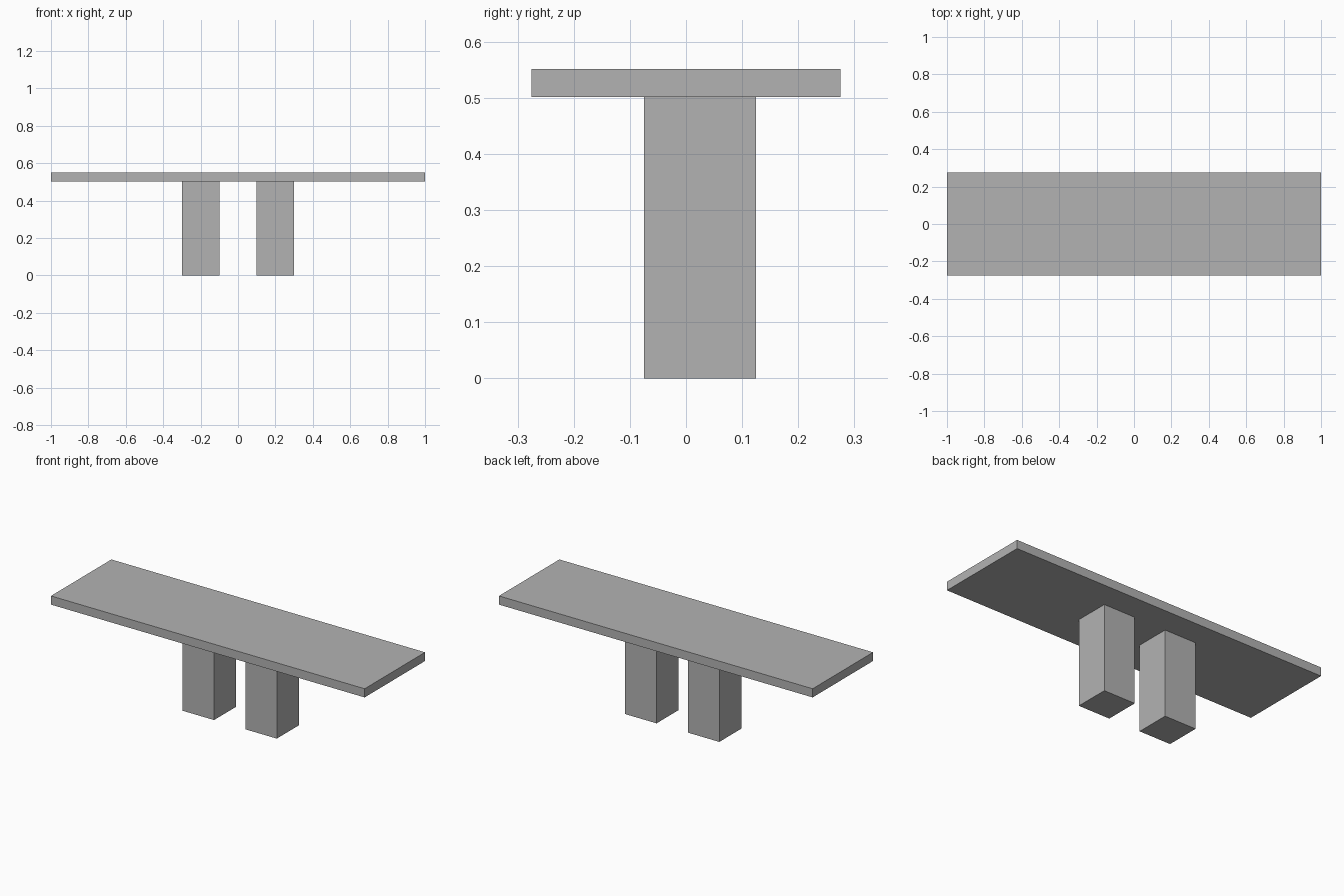
import bpy

cube = bpy.data.objects.get("Cube")
if cube:
    bpy.data.objects.remove(cube, do_unlink=True)

# Single plain grey
grey = bpy.data.materials.new("plain grey")
grey.use_nodes = True
color = (0.45, 0.45, 0.45, 1)
grey.diffuse_color = color
grey.node_tree.nodes["Principled BSDF"].inputs["Base Color"].default_value = color


def box(name, center, size):
    """Add a flat-sided box with its size baked into the mesh."""
    bpy.ops.mesh.primitive_cube_add(size=1, location=center)
    obj = bpy.context.object
    obj.name = name
    obj.scale = size
    bpy.ops.object.transform_apply(location=False, rotation=False, scale=True)
    obj.data.materials.append(grey)
    return obj


# Long slab
box("top_slab", (0, 0, 0.526), (2, 0.55, 0.05))

# Pair of square legs, set slightly towards the back
for side, sign in (("left", 1), ("right", -1)):
    box(side + "_leg", (sign * 0.2, 0.025, 0.2505), (0.2, 0.2, 0.501))
